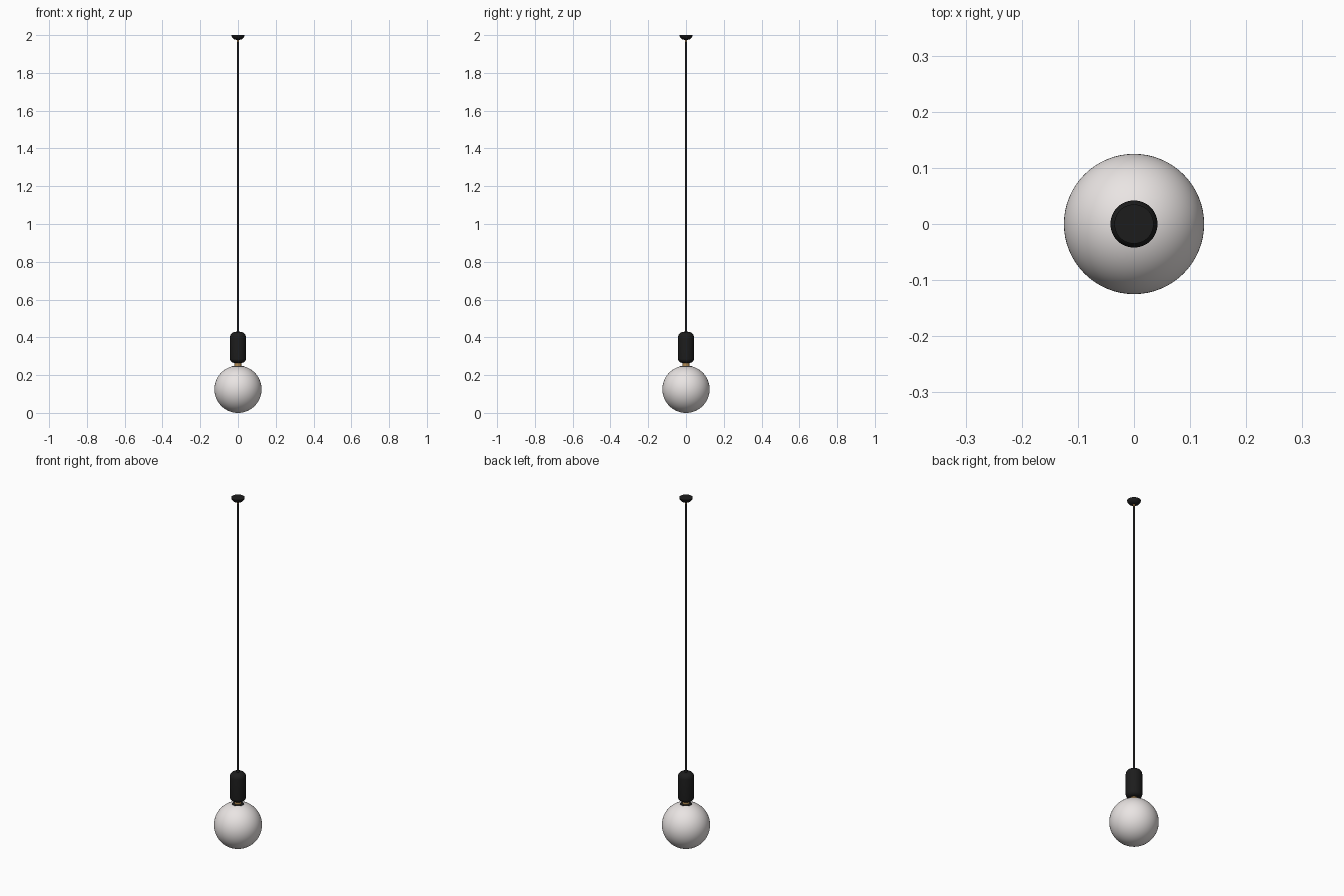
import bpy, bmesh, math

if "Cube" in bpy.data.objects:
    bpy.data.objects.remove(bpy.data.objects["Cube"])


def material(name, rgb):
    m = bpy.data.materials.new(name)
    m.diffuse_color = (*rgb, 1)
    m.use_nodes = True
    m.node_tree.nodes["Principled BSDF"].inputs["Base Color"].default_value = m.diffuse_color
    return m


BLACK = material("black", (0.012, 0.012, 0.012))
BRASS = material("brass", (0.45, 0.26, 0.09))
GLASS = material("opal_glass", (0.82, 0.78, 0.77))
CORD = material("cord_grey", (0.05, 0.05, 0.055))


def lathe(name, profile, mat, sides=48, angle=40):
    """Revolve (radius, z) points around the z axis."""
    bm = bmesh.new()
    vs = [bm.verts.new((r, 0, z)) for r, z in profile]
    edges = [bm.edges.new(p) for p in zip(vs, vs[1:])]
    bmesh.ops.spin(bm, geom=vs + edges, cent=(0, 0, 0), axis=(0, 0, 1),
                   angle=math.tau, steps=sides)
    bmesh.ops.remove_doubles(bm, verts=bm.verts, dist=1e-5)
    bmesh.ops.recalc_face_normals(bm, faces=bm.faces)
    me = bpy.data.meshes.new(name)
    bm.to_mesh(me)
    bm.free()
    ob = bpy.data.objects.new(name, me)
    bpy.context.collection.objects.link(ob)
    me.materials.append(mat)
    bpy.ops.object.select_all(action='DESELECT')
    ob.select_set(True)
    bpy.context.view_layer.objects.active = ob
    bpy.ops.object.shade_smooth_by_angle(angle=math.radians(angle))
    return ob


def arc(r0, z0, rad, a0, a1, n):
    """Arc of profile points, angles in degrees from horizontal."""
    out = []
    for i in range(n + 1):
        a = math.radians(a0 + (a1 - a0) * i / n)
        out.append((max(0, r0 + rad * math.cos(a)), z0 + rad * math.sin(a)))
    return out


# glass globe, open at the top around the lamp neck
lathe("globe", arc(0, 0.125, 0.125, -90, 76, 40), GLASS, 64)

# dark collar closing the globe opening
lathe("globe_collar", [(0.017, 0.244), (0.031, 0.244), (0.031, 0.2475),
                       (0.017, 0.249), (0.017, 0.244)], BLACK)

# brass neck between globe and socket
lathe("neck", [(0, 0.235), (0.018, 0.235), (0.018, 0.27), (0, 0.27)], BRASS)

# rounded socket body
lathe("socket", [(0, 0.265)] + arc(0.020, 0.287, 0.022, -90, 0, 8)
      + arc(0.014, 0.401, 0.028, 0, 90, 10) + [(0, 0.429)], BLACK)

# cord grip on the socket, cord, and grip under the canopy
lathe("socket_grip", [(0, 0.427), (0.008, 0.427), (0.006, 0.438), (0, 0.438)], BLACK, 24)
lathe("cord", [(0, 0.43), (0.004, 0.43), (0.004, 1.98), (0, 1.98)], CORD, 16)
lathe("canopy_grip", [(0, 1.964), (0.005, 1.964), (0.007, 1.978), (0, 1.978)], BRASS, 24)

# domed ceiling canopy with flat top
lathe("canopy", [(0, 1.975), (0.010, 1.975), (0.020, 1.978), (0.028, 1.984),
                 (0.033, 1.991), (0.035, 2.0), (0, 2.0)], BLACK)
